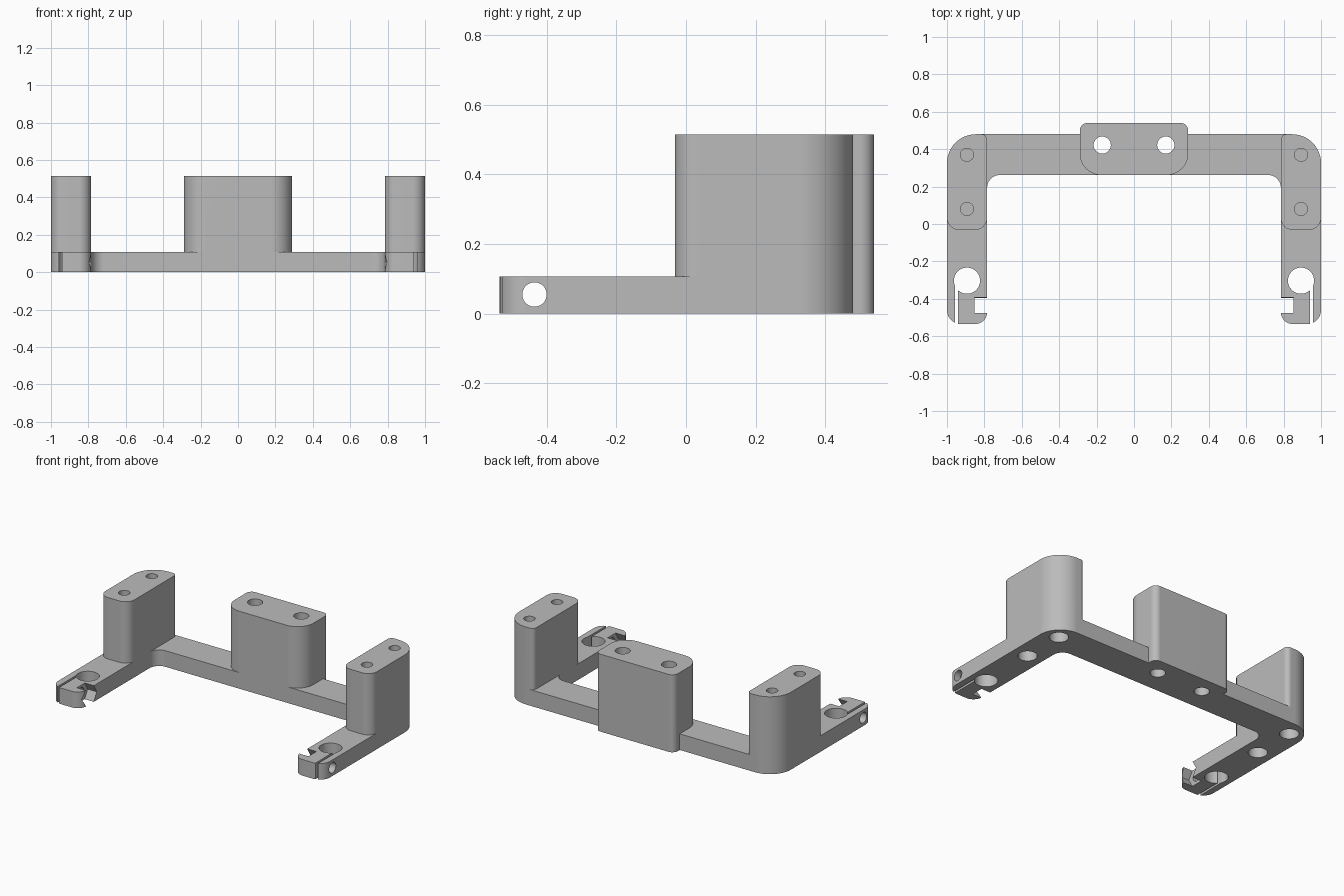
import bpy, bmesh, math
from mathutils import Vector, Matrix

if "Cube" in bpy.data.objects:
    bpy.data.objects.remove(bpy.data.objects["Cube"], do_unlink=True)

BASE, TOP = 0.107, 0.515      # frame thickness, post height
HOLE_X = 0.893                # centre line of each arm
SIDES = (-1, 1)

grey = bpy.data.materials.new("plain grey")
grey.use_nodes = True
grey.diffuse_color = (0.5, 0.5, 0.5, 1)
grey.node_tree.nodes["Principled BSDF"].inputs["Base Color"].default_value = (0.5, 0.5, 0.5, 1)


def finish(name, bm):
    bmesh.ops.recalc_face_normals(bm, faces=bm.faces)
    mesh = bpy.data.meshes.new(name)
    bm.to_mesh(mesh)
    bm.free()
    mesh.materials.append(grey)
    obj = bpy.data.objects.new(name, mesh)
    bpy.context.collection.objects.link(obj)
    return obj


def rounded(corners, steps=12):
    """Round each (x, y, radius) corner of an outline with an arc."""
    out = []
    for i, (x, y, r) in enumerate(corners):
        p = Vector((x, y))
        if r == 0:
            out.append(p)
            continue
        a = (Vector(corners[i - 1][:2]) - p).normalized()
        b = (Vector(corners[(i + 1) % len(corners)][:2]) - p).normalized()
        centre = p + (a + b) * r
        for k in range(steps + 1):
            t = math.pi / 2 * k / steps
            out.append(centre - b * r * math.cos(t) - a * r * math.sin(t))
    return out


def slab(name, corners, z0, z1):
    bm = bmesh.new()
    face = bm.faces.new([bm.verts.new((p.x, p.y, z0)) for p in rounded(corners)])
    new = bmesh.ops.extrude_face_region(bm, geom=[face])["geom"]
    bmesh.ops.translate(bm, vec=(0, 0, z1 - z0),
                        verts=[v for v in new if isinstance(v, bmesh.types.BMVert)])
    return finish(name, bm)


def rod(name, r, centre, length, axis="Z", sides=40):
    bm = bmesh.new()
    turn = Matrix.Rotation(math.pi / 2, 4, "Y") if axis == "X" else Matrix()
    if sides == 6:            # hexagon with points along y
        turn = turn @ Matrix.Rotation(math.pi / 2, 4, "Z")
    bmesh.ops.create_cone(bm, cap_ends=True, segments=sides, radius1=r, radius2=r,
                          depth=length, matrix=Matrix.Translation(centre) @ turn)
    if sides == 6:            # make sure a point, not a flat, faces +y
        top = max(v.co.y for v in bm.verts)
        if top - centre[1] < r * 0.95:
            bmesh.ops.rotate(bm, cent=centre, verts=bm.verts,
                             matrix=Matrix.Rotation(math.pi / 6, 3, "X"))
    return finish(name, bm)


def combine(target, other, operation):
    """Apply a boolean and discard the operand."""
    mod = target.modifiers.new("cut", "BOOLEAN")
    mod.operation, mod.solver, mod.object = operation, "EXACT", other
    deps = bpy.context.evaluated_depsgraph_get()
    mesh = bpy.data.meshes.new_from_object(target.evaluated_get(deps))
    target.modifiers.clear()
    target.data = mesh
    bpy.data.objects.remove(other, do_unlink=True)


# U-shaped frame with a pad at the middle of its back edge
half = [(0.29, 0.54, 0.04), (0.29, 0.48, 0), (1, 0.48, 0.155), (1, -0.535, 0.075),
        (0.785, -0.535, 0.065), (0.785, 0.262, 0.068)]
mirrored = [(-x, y, r) for x, y, r in reversed(half)]
bracket = slab("mounting_bracket", half + mirrored, 0, BASE)

# Centre block
block = slab("centre_block", [(0.29, 0.54, 0.04), (0.29, 0.262, 0.115),
                              (-0.29, 0.262, 0.115), (-0.29, 0.54, 0.04)], BASE, TOP)
combine(bracket, block, "UNION")

# Corner posts
for s in SIDES:
    post = slab("corner_post", [(s, 0.48, 0.155), (s, -0.032, 0.065),
                                (s * 0.785, -0.032, 0.065), (s * 0.785, 0.48, 0.03)], BASE, TOP)
    combine(bracket, post, "UNION")

for s in SIDES:
    x = s * HOLE_X
    cuts = [rod("block_hole", 0.046, (s * 0.17, 0.422, 0.26), 1),
            rod("arm_hole", 0.07, (x, -0.303, 0.05), 0.3),
            rod("cross_hole", 0.035, (x, -0.435, 0.055), 0.4, "X"),
            rod("nut_pocket", 0.072, (s * 0.752, -0.435, 0.0545), 0.2, "X", 6),
            slab("clamp_slit", [(s * 0.942, -0.6, 0), (s * 0.957, -0.6, 0),
                                (s * 0.957, -0.32, 0), (s * 0.942, -0.32, 0)], -0.1, 0.2)]
    # Blind holes in each post, wider underneath
    for y in (0.37, 0.08):
        cuts.append(rod("post_hole", 0.035, (x, y, TOP), 0.3))
        cuts.append(rod("bottom_hole", 0.058, (x, y, 0), 0.5))
    for cutter in cuts:
        combine(bracket, cutter, "DIFFERENCE")

# Smooth the rounded corners and keep flat faces flat
bpy.ops.object.select_all(action="DESELECT")
bracket.select_set(True)
bpy.context.view_layer.objects.active = bracket
bpy.ops.object.shade_smooth_by_angle(angle=math.radians(30))
weighted = bracket.modifiers.new("flat faces", "WEIGHTED_NORMAL")
weighted.keep_sharp = True
